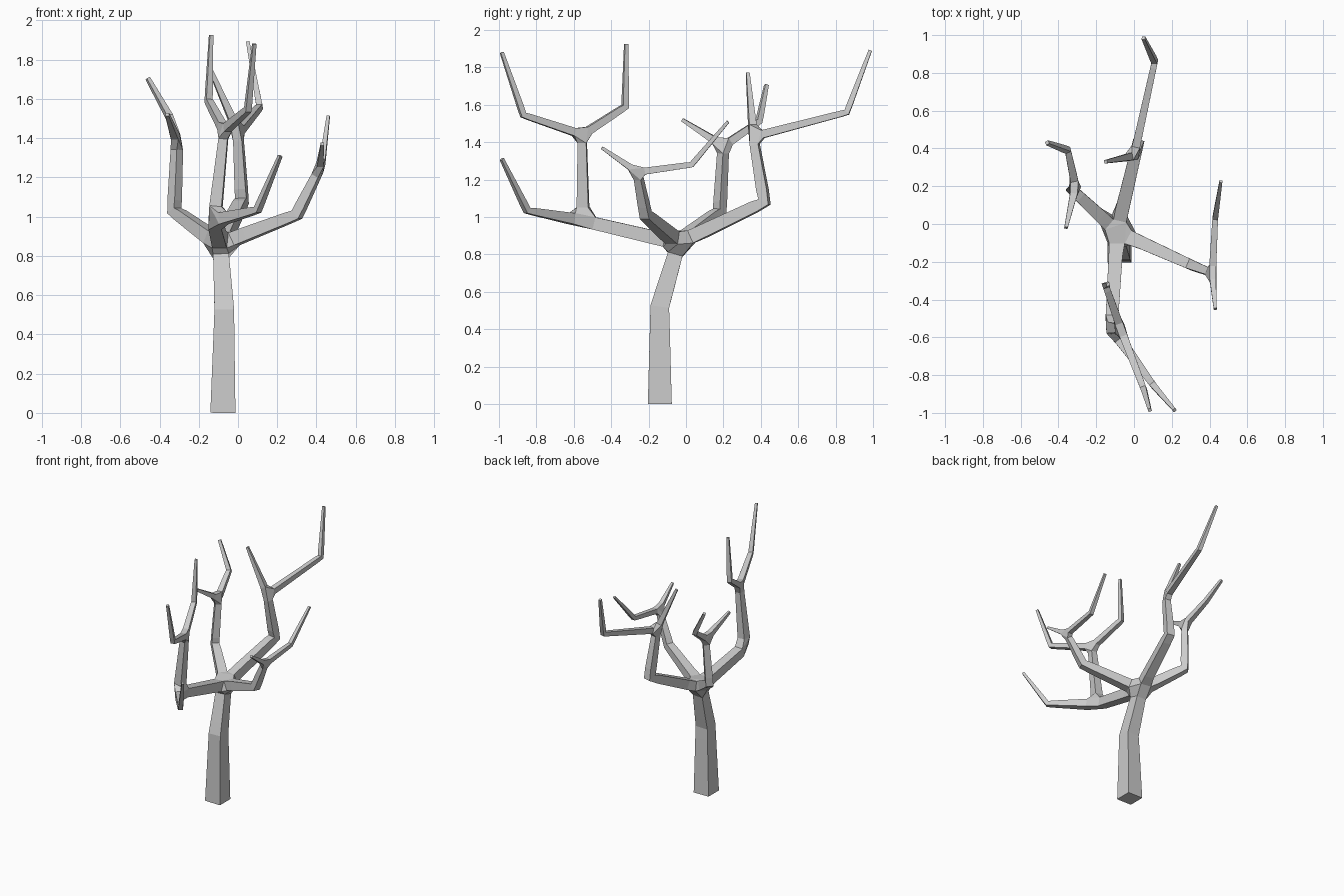
import bpy

if "Cube" in bpy.data.objects:
    bpy.data.objects.remove(bpy.data.objects["Cube"])

# Limb paths: each runs on from a named joint; points are (x, y, z, half width)
JOINTS = {}
verts, radii, edges = [], [], []


def limb(start, points, end=None):
    prev = JOINTS.get(start)
    for x, y, z, r in points:
        verts.append((x, y, z))
        radii.append(r)
        i = len(verts) - 1
        if prev is not None:
            edges.append((prev, i))
        prev = i
    if end:
        JOINTS[end] = prev


# Trunk up to the crown
limb(None, [(-.077, -.14, 0, .064), (-.07, -.14, .52, .05), (-.09, -.04, .86, .038)], "crown")

# Back limb
limb("crown", [(.02, .42, 1.08, .03), (0, .36, 1.43, .022)], "back")
limb("back", [(.11, .86, 1.56, .016), (.05, .985, 1.89, .009)])
limb("back", [(-.15, .33, 1.77, .009)])

# Front limb
limb("crown", [(-.12, -.55, .98, .033)], "front")
limb("front", [(.10, -.85, 1.035, .017), (.215, -.985, 1.31, .009)])
limb("front", [(-.07, -.555, 1.44, .022)], "front_top")
limb("front_top", [(.05, -.87, 1.545, .016), (.083, -.985, 1.88, .009)])
limb("front_top", [(-.15, -.325, 1.59, .017), (-.137, -.32, 1.925, .009)])

# Left limb
limb("crown", [(-.325, .18, 1.03, .027), (-.31, .2, 1.38, .022)], "left")
limb("left", [(-.35, .39, 1.51, .016), (-.46, .43, 1.705, .01)])
limb("left", [(-.36, -.02, 1.52, .009)])

# Right limb
limb("crown", [(.30, -.215, 1.01, .027), (.415, -.26, 1.24, .019)], "right")
limb("right", [(.43, .03, 1.28, .015), (.46, .225, 1.51, .008)])
limb("right", [(.43, -.45, 1.37, .008)])

# Square-section skin over the branch skeleton
mesh = bpy.data.meshes.new("tree")
mesh.from_pydata(verts, edges, [])
tree = bpy.data.objects.new("tree", mesh)
bpy.context.collection.objects.link(tree)
skin = tree.modifiers.new("skin", 'SKIN')
skin.branch_smoothing = 0
skin.use_x_symmetry = False
for i, (v, r) in enumerate(zip(mesh.skin_vertices[0].data, radii)):
    v.radius = (r, r)
    v.use_root = i == 0
